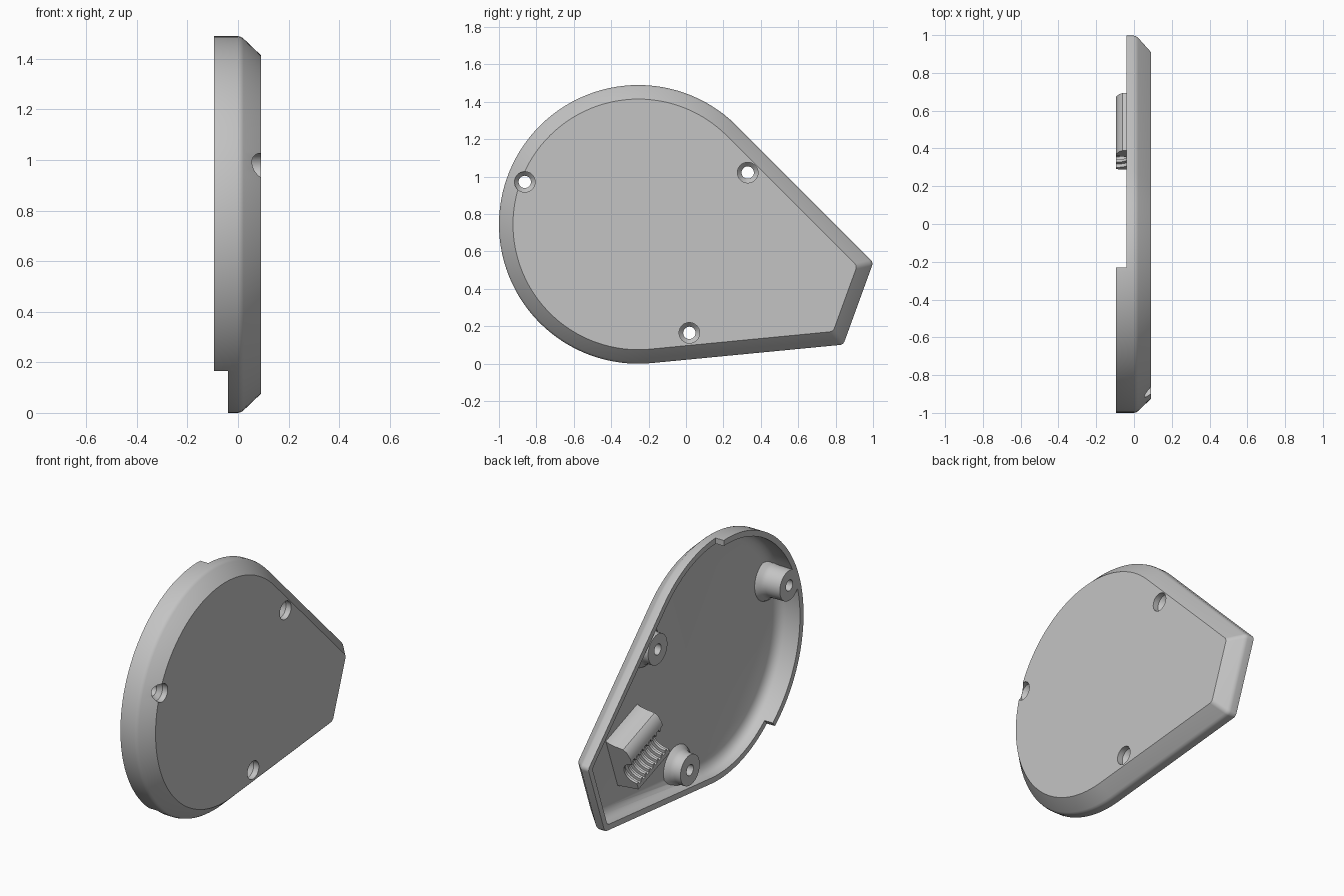
import bpy, bmesh
from math import sin, cos, radians, pi
from mathutils import Vector

if "Cube" in bpy.data.objects:
    bpy.data.objects.remove(bpy.data.objects["Cube"], do_unlink=True)

CY, CZ, R = -0.255, 0.745, 0.745          # centre and radius of the round end
TOP_A, TIP_A, LOW_A = radians(45), radians(-20), radians(-84.5)   # side normals
TIP_D = 1.25                              # distance of the end wall

grey = bpy.data.materials.new("plain grey")
grey.use_nodes = True
grey.diffuse_color = (0.55, 0.55, 0.55, 1)
grey.node_tree.nodes["Principled BSDF"].inputs["Base Color"].default_value = grey.diffuse_color


def loft(name, rings):
    """Skin a stack of equal rings and cap both ends."""
    bm = bmesh.new()
    loops = [[bm.verts.new(p) for p in ring] for ring in rings]
    n = len(loops[0])
    for a, b in zip(loops, loops[1:]):
        for i in range(n):
            j = (i + 1) % n
            bm.faces.new((a[i], a[j], b[j], b[i]))
    bm.faces.new(loops[0])
    bm.faces.new(loops[-1])
    bmesh.ops.recalc_face_normals(bm, faces=bm.faces)
    mesh = bpy.data.meshes.new(name)
    bm.to_mesh(mesh)
    bm.free()
    mesh.materials.append(grey)
    obj = bpy.data.objects.new(name, mesh)
    bpy.context.collection.objects.link(obj)
    return obj


def activate(obj):
    bpy.ops.object.select_all(action='DESELECT')
    obj.select_set(True)
    bpy.context.view_layer.objects.active = obj


def cut(target, cutter):
    activate(target)
    mod = target.modifiers.new("cut", 'BOOLEAN')
    mod.operation, mod.solver, mod.object = 'DIFFERENCE', 'EXACT', cutter
    bpy.ops.object.modifier_apply(modifier=mod.name)
    bpy.data.objects.remove(cutter, do_unlink=True)


def arc(cy, cz, r, a, b, n):
    return [(cy + r * cos(a + (b - a) * i / n), cz + r * sin(a + (b - a) * i / n))
            for i in range(n + 1)]


def corner(a1, d1, a2, d2):
    """Meeting point of two lines given by normal angle and distance."""
    det = sin(a2 - a1)
    return ((d1 * sin(a2) - d2 * sin(a1)) / det, (d2 * cos(a1) - d1 * cos(a2)) / det)


def outline(x, inset, r=0.03):
    """Teardrop outline moved inwards by inset."""
    d = R - inset
    low = corner(LOW_A, d - r, TIP_A, TIP_D - inset - r)
    top = corner(TIP_A, TIP_D - inset - r, TOP_A, d - r)
    pts = arc(0, 0, d, TOP_A, LOW_A + 2 * pi, 72)
    pts += arc(*low, r, LOW_A, TIP_A, 6) + arc(*top, r, TIP_A, TOP_A, 6)
    return [Vector((x, CY + a, CZ + b)) for a, b in pts]


def turned(name, y, z, profile, n=32):
    """Round part along x from (x, radius) pairs."""
    return loft(name, [[Vector((x, y + r * cos(2 * pi * i / n), z + r * sin(2 * pi * i / n)))
                        for i in range(n)] for x, r in profile])


# Outer body with chamfered face, and the hollow inside it
cover = loft("cover_shell", [outline(x, d) for x, d in (
    (-0.095, 0), (0, 0), (0.012, 0.003), (0.022, 0.01), (0.09, 0.075))])
hollow = loft("hollow", [outline(x, d) for x, d in (
    (-0.2, 0.035), (0, 0.035), (0.02, 0.043), (0.038, 0.06), (0.05, 0.09))])

# Screw bosses are left standing in the hollow
SCREWS = [(-0.862, 0.972), (0.33, 1.022), (0.018, 0.165)]
for y, z in SCREWS:
    cut(hollow, turned("boss", y, z, (
        (-0.3, 0.088), (0, 0.094), (0.025, 0.105), (0.04, 0.122), (0.07, 0.14))))
cut(cover, hollow)

# Lower the rim everywhere except along the front of the round end
sector = [(0, 0)] + arc(0, 0, 2, radians(231), radians(448), 24)
cut(cover, loft("rim_step", [[Vector((x, CY + a, CZ + b)) for a, b in sector]
                             for x in (-0.2, -0.04)]))

# Countersunk screw holes
for y, z in SCREWS:
    cut(cover, turned("drill", y, z, (
        (-0.3, 0.033), (0.03, 0.033), (0.055, 0.055), (0.2, 0.055))))


# Ribbed cradle lying along the narrow end
def cradle_ring(u, bore):
    mid, rim = -0.03, -0.095
    prof = [(0.18, 0.06), (0.16, 0.035), (0.15, 0), (0.143, -0.06), (0.125, -0.08), (0.085, rim)]
    prof += [(mid + bore * cos(pi * i / 16), rim + bore * sin(pi * i / 16)) for i in range(17)]
    prof += [(-0.145, rim), (-0.155, 0), (-0.165, 0.06)]
    cu, su = cos(TIP_A), sin(TIP_A)
    return [Vector((x, CY + u * cu - v * su, CZ + u * su + v * cu)) for v, x in prof]


RIBS, START, STEP = 8, 0.633, 0.041
rings = []
for k in range(RIBS):
    u = START + k * STEP
    rings += [cradle_ring(u, 0.088), cradle_ring(u + STEP * 0.45, 0.088),
              cradle_ring(u + STEP * 0.55, 0.07), cradle_ring(u + STEP * 0.9, 0.07)]
cradle = loft("ribbed_cradle", rings)

for obj in (cover, cradle):
    activate(obj)
    bpy.ops.object.shade_smooth_by_angle(angle=radians(32))
